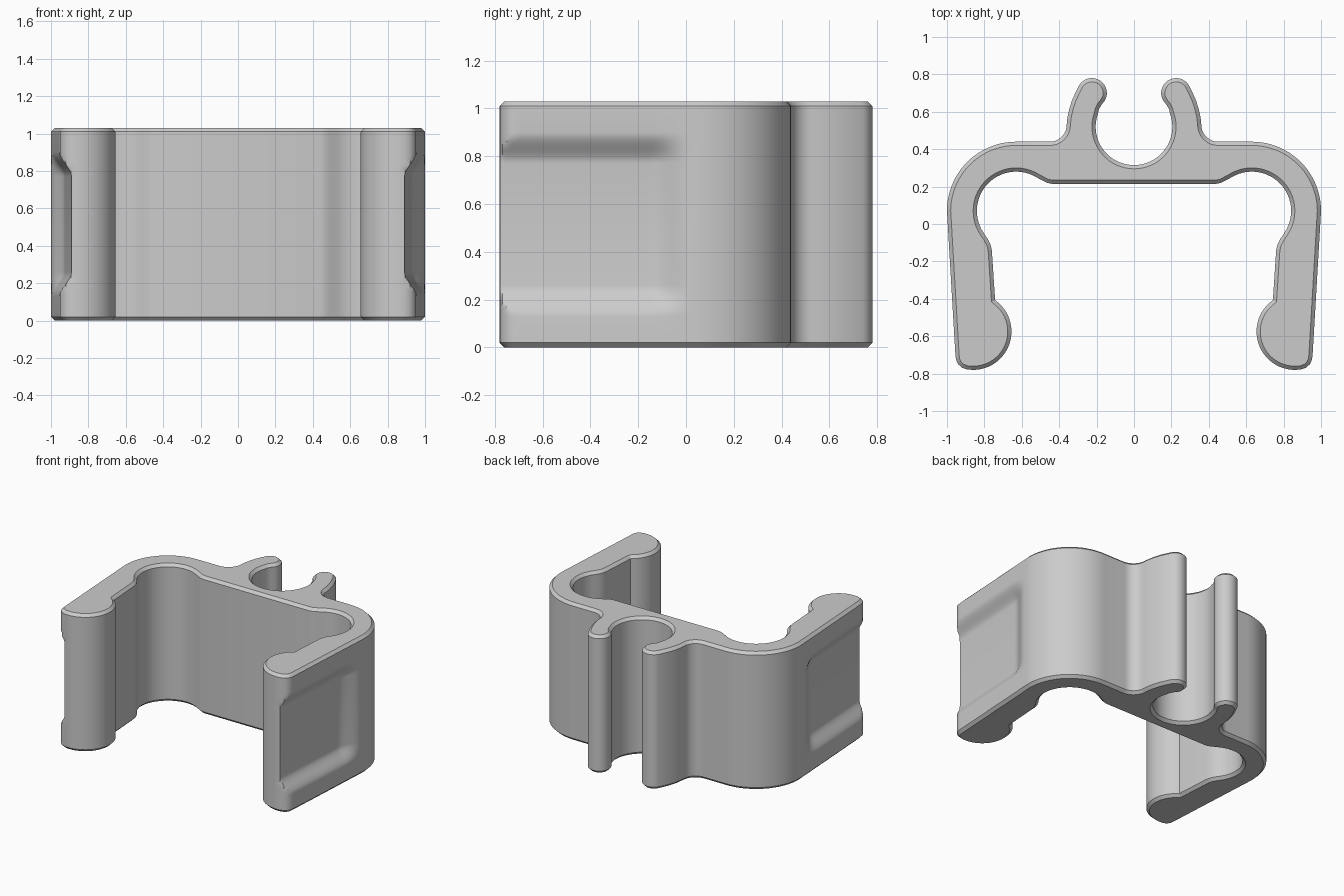
import bpy, bmesh, math
from mathutils import Vector

if "Cube" in bpy.data.objects:
    bpy.data.objects.remove(bpy.data.objects["Cube"])

H, CH = 1.03, 0.02          # height of the clip, edge chamfer


def arc(cx, cy, r, a0, a1, step=6):
    n = max(2, round(abs(a1 - a0) / step))
    angs = [math.radians(a0 + (a1 - a0) * i / n) for i in range(n + 1)]
    return [(cx + r * math.cos(a), cy + r * math.sin(a)) for a in angs]


def smooth(a, b, v):
    t = min(1, max(0, (v - a) / (b - a)))
    return t * t * (3 - 2 * t)


# Right half of the outline, counterclockwise
half = [(0, 0.215), (0.44, 0.215), (0.465, 0.22), (0.487, 0.231)]
half += arc(0.63, 0.07, 0.21, 121, -35)                  # inner corner relief
half += [(0.782, -0.08), (0.768, -0.107), (0.760, -0.14), (0.744, -0.385)]
half += arc(0.86, -0.575, 0.205, 125, 270)               # gripping bulb
half += [(0.892, -0.778), (0.92, -0.768), (0.94, -0.75), (0.951, -0.727)]
N = 40
half += [(0.955 + 0.045 * i / N, -0.70 + 0.77 * i / N) for i in range(N)]  # outer arm
half += arc(0.63, 0.07, 0.37, 0, 90, 4)                  # outer shoulder
half += arc(0.45, 0.53, 0.09, 270, 180, 10)              # hook root fillet
half += [(0.356, 0.57), (0.346, 0.615), (0.332, 0.66), (0.314, 0.70)]
half += arc(0.225, 0.70, 0.08, 30, 195, 10)              # hook tip
half += [(0.158, 0.657), (0.176, 0.635), (0.188, 0.612)]
half += arc(0, 0.52, 0.205, 20, -90)                     # round socket
half[-1] = (0, 0.315)
outline = [Vector(p) for p in half + [(-x, y) for x, y in half[-2:0:-1]]]


def inset(pts, d):
    out = []
    for i, p in enumerate(pts):
        e1 = (p - pts[i - 1]).normalized()
        e2 = (pts[(i + 1) % len(pts)] - p).normalized()
        n1, n2 = Vector((-e1.y, e1.x)), Vector((-e2.y, e2.x))
        out.append(p + (n1 + n2) * d / max(0.5, 1 + n1.dot(n2)))
    return out


def recess(p, z):
    """Press the finger recess into the outer face of each arm."""
    edge = 0.955 + 0.045 * (p.y + 0.70) / 0.77
    depth = 0.06 * smooth(0.13, 0.26, min(z, H - z)) * (1 - smooth(-0.15, 0.03, p.y))
    if depth > 0 and abs(p.x) > edge - depth:
        return math.copysign(edge - depth, p.x), p.y, z
    return p.x, p.y, z


# Stacked rings: chamfer, walls with recess levels, chamfer
low = [CH] + [0.13 + 0.13 * i / 10 for i in range(11)]
levels = low + [H - z for z in reversed(low)]
small = inset(outline, CH)
bm = bmesh.new()
rings = [[bm.verts.new((p.x, p.y, 0)) for p in small]]
rings += [[bm.verts.new(recess(p, z)) for p in outline] for z in levels]
rings += [[bm.verts.new((p.x, p.y, H)) for p in small]]
n = len(outline)
for a, b in zip(rings, rings[1:]):
    for i in range(n):
        j = (i + 1) % n
        bm.faces.new((a[i], a[j], b[j], b[i]))
bm.faces.new(list(reversed(rings[0])))
bm.faces.new(rings[-1])

mesh = bpy.data.meshes.new("clip_body")
bm.to_mesh(mesh)
bm.free()
clip = bpy.data.objects.new("clip_body", mesh)
bpy.context.collection.objects.link(clip)

mat = bpy.data.materials.new("light grey")
mat.diffuse_color = (0.6, 0.6, 0.6, 1)
mat.use_nodes = True
mat.node_tree.nodes["Principled BSDF"].inputs["Base Color"].default_value = mat.diffuse_color
mesh.materials.append(mat)

bpy.context.view_layer.objects.active = clip
clip.select_set(True)
bpy.ops.object.shade_smooth_by_angle(angle=math.radians(30))
